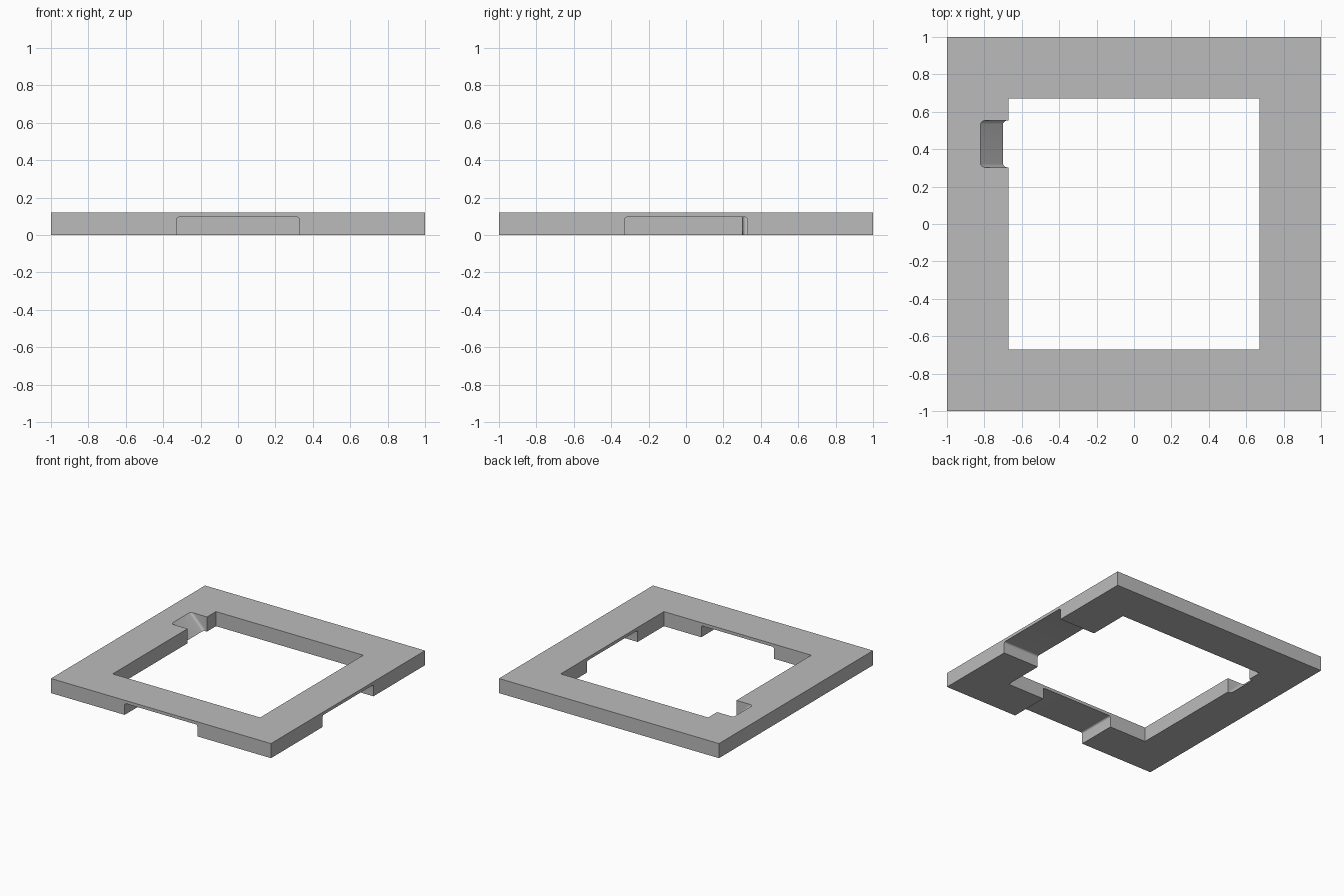
import bpy
import bmesh
from math import sin, cos, pi, sqrt
from mathutils import Matrix, Vector

cube = bpy.data.objects.get("Cube")
if cube:
    bpy.data.objects.remove(cube, do_unlink=True)

OUTER, INNER, HEIGHT = 1.0, 0.67, 0.12

grey = bpy.data.materials.new("plain grey")
grey.use_nodes = True
colour = (0.5, 0.5, 0.5, 1)
grey.diffuse_color = colour
grey.node_tree.nodes["Principled BSDF"].inputs["Base Color"].default_value = colour


def prism(name, profile, length, matrix):
    """Extrude a 2D profile along local z, centred, then place it."""
    bm = bmesh.new()
    face = bm.faces.new([bm.verts.new((u, v, -length / 2)) for u, v in profile])
    extruded = bmesh.ops.extrude_face_region(bm, geom=[face])["geom"]
    top = [e for e in extruded if isinstance(e, bmesh.types.BMVert)]
    bmesh.ops.translate(bm, verts=top, vec=(0, 0, length))
    bmesh.ops.recalc_face_normals(bm, faces=bm.faces)
    bm.transform(matrix)
    mesh = bpy.data.meshes.new(name)
    bm.to_mesh(mesh)
    bm.free()
    mesh.materials.append(grey)
    obj = bpy.data.objects.new(name, mesh)
    bpy.context.collection.objects.link(obj)
    return obj


def rounded_profile(half, low, high, radius, steps=6):
    """Rectangle whose two corners at the 'high' side are rounded."""
    points = [(-half, low), (half, low)]
    for centre, start in ((half - radius, 0), (radius - half, pi / 2)):
        for i in range(steps + 1):
            a = start + i * pi / 2 / steps
            points.append((centre + radius * cos(a), high - radius + radius * sin(a)))
    return points


def axes(u, v, w, origin):
    """Matrix from three local axes and an origin."""
    m = Matrix((u, v, w)).transposed().to_4x4()
    m.translation = Vector(origin)
    return m


def square(r):
    return [(-r, -r), (r, -r), (r, r), (-r, r)]


# Square slab
frame = prism("square_frame", square(OUTER), HEIGHT,
              Matrix.Translation((0, 0, HEIGHT / 2)))

# Central opening
cutters = [prism("opening_cutter", square(INNER), 1, Matrix())]

# Shallow channels beneath the front and +x rails
channel = rounded_profile(0.33, -0.2, 0.095, 0.015)
middle = (OUTER + INNER) / 2
X, Y, Z = Vector((1, 0, 0)), Vector((0, 1, 0)), Vector((0, 0, 1))
cutters.append(prism("front_channel_cutter", channel, 0.5,
                     axes(X, Z, -Y, (0, -middle, 0))))
cutters.append(prism("side_channel_cutter", channel, 0.5,
                     axes(Y, Z, X, (middle, 0, 0))))

# Sloping notch with filleted floor in the -x rail
s = 1 / sqrt(2)
notch = rounded_profile(0.126, -0.3, 0, 0.02)
cutters.append(prism("notch_cutter", notch, 0.8,
                     axes(Y, Vector((-s, 0, -s)), Vector((-s, 0, s)),
                          (-0.76, 0.428, 0.06))))

for cutter in cutters:
    cutter.hide_render = True
    mod = frame.modifiers.new(cutter.name, "BOOLEAN")
    mod.operation = "DIFFERENCE"
    mod.solver = "EXACT"
    mod.object = cutter

# Bake the cuts and discard the cutters
bpy.context.view_layer.update()
depsgraph = bpy.context.evaluated_depsgraph_get()
baked = bpy.data.meshes.new_from_object(frame.evaluated_get(depsgraph))
frame.modifiers.clear()
frame.data = baked
for cutter in cutters:
    bpy.data.objects.remove(cutter, do_unlink=True)

bpy.ops.object.select_all(action="DESELECT")
frame.select_set(True)
bpy.context.view_layer.objects.active = frame
bpy.ops.object.shade_smooth_by_angle(angle=pi / 6)
